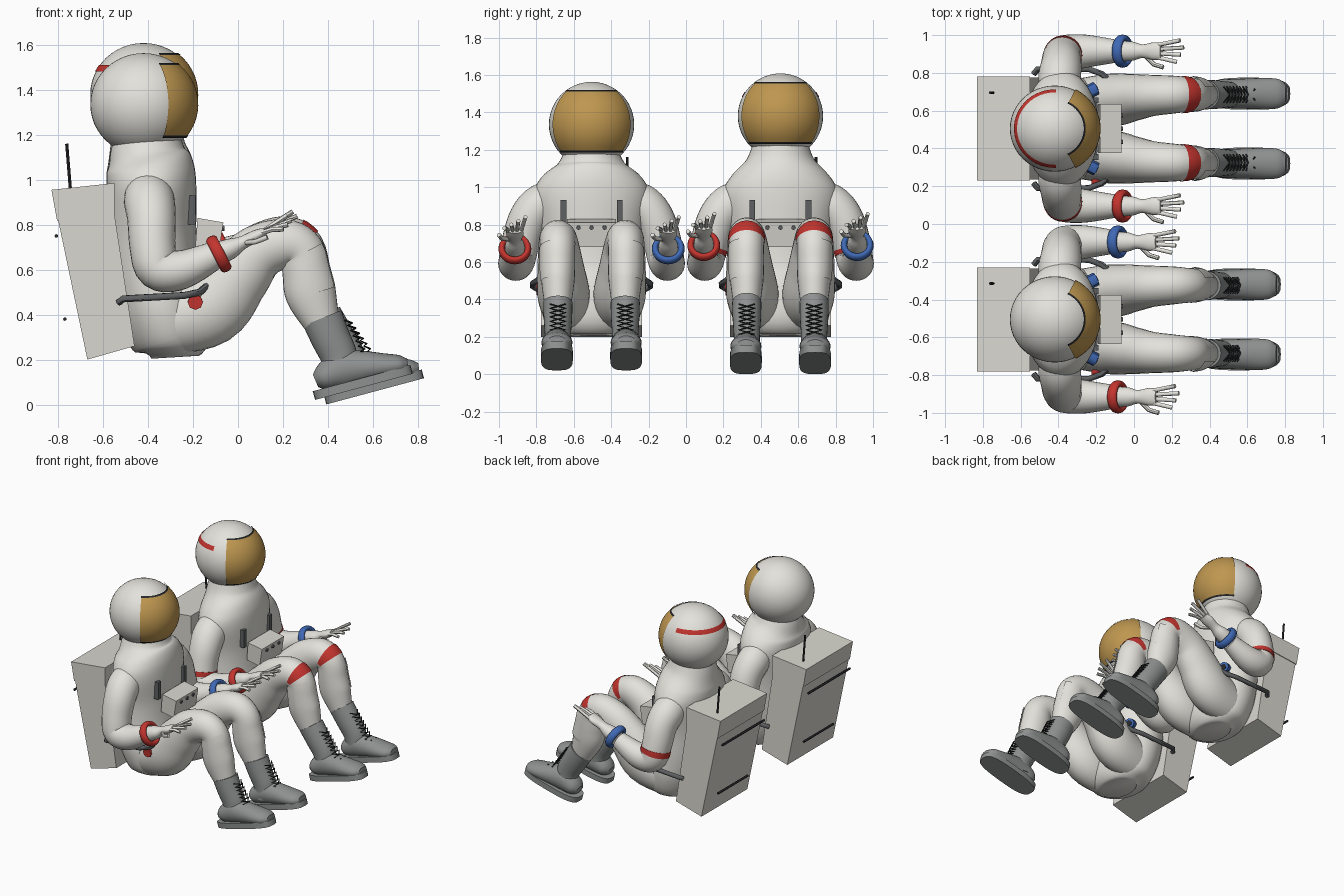
import bpy, bmesh, math
from mathutils import Vector, Matrix

cube = bpy.data.objects.get("Cube")
if cube:
    bpy.data.objects.remove(cube)


def material(name, r, g, b):
    m = bpy.data.materials.new(name)
    m.use_nodes = True
    m.diffuse_color = (r, g, b, 1)
    m.node_tree.nodes["Principled BSDF"].inputs["Base Color"].default_value = (r, g, b, 1)
    return m


SUIT = material("suit white", .77, .76, .71)
PACK = material("pack pale grey", .70, .685, .63)
GOLD = material("visor gold", .52, .31, .08)
RED = material("signal red", .55, .035, .028)
BLUE = material("signal blue", .05, .14, .46)
BOOT = material("boot grey", .27, .285, .28)
TUBE = material("tube grey", .11, .115, .12)
DARK = material("trim black", .02, .021, .024)


def finish(name, bm, mat, smooth=True, fix=True):
    if fix:
        bmesh.ops.recalc_face_normals(bm, faces=bm.faces)
    mesh = bpy.data.meshes.new(name)
    bm.to_mesh(mesh)
    bm.free()
    mesh.materials.append(mat)
    mesh.polygons.foreach_set("use_smooth", [smooth] * len(mesh.polygons))
    if smooth:
        mesh.set_sharp_from_angle(angle=math.radians(45))
    ob = bpy.data.objects.new(name, mesh)
    bpy.context.collection.objects.link(ob)
    return ob


def skin_grid(bm, rows, closed):
    for a, b in zip(rows, rows[1:]):
        n = len(a)
        for i in range(n if closed else n - 1):
            j = (i + 1) % n
            bm.faces.new((a[i], a[j], b[j], b[i]))


def spline(p, u):
    i = min(int(u), len(p) - 2)
    t = u - i
    a, b, c, d = (Vector(p[max(0, min(len(p) - 1, i + k))]) for k in (-1, 0, 1, 2))
    return .5 * (2 * b + (c - a) * t + (2 * a - 5 * b + 4 * c - d) * t * t
                 + (3 * b - a - 3 * c + d) * t ** 3)


def limb(name, pts, mat, span=None, arc=None, grow=0, sides=28):
    """Smooth tube through stations (x, y, z, side radius, depth radius).
    span and arc cut out a patch of it, grow lifts it off the surface."""
    u0, u1 = span or (0, len(pts) - 1)
    steps = max(4, round((u1 - u0) * 5))
    bm, rows = bmesh.new(), []
    for k in range(steps + 1):
        u = u0 + (u1 - u0) * k / steps
        s = spline(pts, u)
        t = (spline(pts, min(u + .05, len(pts) - 1)) - spline(pts, max(u - .05, 0))).to_3d()
        t.normalize()
        side = Vector((0, 1, 0)) - t * t.y
        side.normalize()
        up = t.cross(side)
        lo, hi = arc or (0, 360)
        n = sides if arc is None else 12
        rows.append([bm.verts.new(s.to_3d() + side * math.cos(a) * (s[3] + grow)
                                  + up * math.sin(a) * (s[4] + grow))
                     for a in (math.radians(lo + (hi - lo) * i / n)
                               for i in range(n if arc is None else n + 1))])
    skin_grid(bm, rows, arc is None)
    if arc is None:
        bm.faces.new(rows[0])
        bm.faces.new(rows[-1])
    return finish(name, bm, mat)


def shell_patch(name, c, r, az, el, mat):
    """Piece of the helmet shell between two azimuths and two elevations."""
    bm, rows = bmesh.new(), []
    for j in range(13):
        e = math.radians(el[0] + (el[1] - el[0]) * j / 12)
        rows.append([])
        for i in range(33):
            a = math.radians(az[0] + (az[1] - az[0]) * i / 32)
            rows[-1].append(bm.verts.new(Vector(c) + r * Vector(
                (1.04 * math.cos(e) * math.cos(a), math.cos(e) * math.sin(a), math.sin(e)))))
    skin_grid(bm, rows, False)
    return finish(name, bm, mat, fix=False)


def prism(name, profile, y0, y1, mat):
    """Side profile in x and z, extruded along y."""
    bm = bmesh.new()
    f = bm.faces.new([bm.verts.new((x, y0, z)) for x, z in profile])
    ext = bmesh.ops.extrude_face_region(bm, geom=[f])["geom"]
    bmesh.ops.translate(bm, vec=(0, y1 - y0, 0),
                        verts=[v for v in ext if isinstance(v, bmesh.types.BMVert)])
    return finish(name, bm, mat, smooth=False)


def wire(name, pts, r, mat):
    cu = bpy.data.curves.new(name, "CURVE")
    cu.dimensions, cu.bevel_depth, cu.bevel_resolution, cu.use_fill_caps = "3D", r, 2, True
    sp = cu.splines.new("POLY")
    sp.points.add(len(pts) - 1)
    for p, co in zip(sp.points, pts):
        p.co = (*co, 1)
    tmp = bpy.data.objects.new(name, cu)
    bm = bmesh.new()
    bpy.context.collection.objects.link(tmp)
    dg = bpy.context.evaluated_depsgraph_get()
    bm.from_mesh(bpy.data.meshes.new_from_object(tmp.evaluated_get(dg)))
    bpy.data.objects.remove(tmp)
    bmesh.ops.remove_doubles(bm, verts=bm.verts, dist=.0001)
    return finish(name, bm, mat)


def sole(name, x, y, z):
    bm, ring = bmesh.new(), []
    for i in range(32):
        c, s = math.cos(i * math.tau / 32), math.sin(i * math.tau / 32)
        ring.append(bm.verts.new((math.copysign(abs(c) ** .7, c) * .225,
                                  math.copysign(abs(s) ** .6, s) * .085, -.02)))
    ext = bmesh.ops.extrude_face_region(bm, geom=[bm.faces.new(ring)])["geom"]
    bmesh.ops.translate(bm, vec=(0, 0, .04),
                        verts=[v for v in ext if isinstance(v, bmesh.types.BMVert)])
    ob = finish(name, bm, BOOT)
    ob.matrix_world = Matrix.Translation((x, y, z)) @ Matrix.Rotation(math.radians(-15), 4, "Y")


def astronaut(tag, cy, lift, fx, fz, striped):
    def n(part):
        return tag + "_" + part

    # helmet, visor and trim
    c = (-.42, cy, 1.335 + lift)
    bpy.ops.mesh.primitive_uv_sphere_add(segments=48, ring_count=24, radius=.228, location=c)
    helmet = bpy.context.object
    helmet.name = n("helmet")
    helmet.scale.x = 1.04
    helmet.data.materials.append(SUIT)
    bpy.ops.object.shade_smooth()
    shell_patch(n("visor"), c, .234, (-63, 63), (-37, 49), GOLD)
    for part, el in (("visor_top_trim", (48, 51)), ("visor_bottom_trim", (-39, -36))):
        shell_patch(n(part), c, .236, (-64, 64), el, DARK)
    if striped:
        shell_patch(n("helmet_stripe"), c, .231, (88, 272), (26, 34), RED)

    # torso
    limb(n("torso"), [(x, cy, z, ry, rx) for x, z, ry, rx in (
        (-.40, 1.18 + lift, .15, .15), (-.40, 1.12 + lift / 2, .185, .17), (-.39, 1.05, .27, .195),
        (-.385, .95, .31, .2), (-.385, .75, .28, .2), (-.37, .55, .28, .2),
        (-.33, .40, .28, .2), (-.29, .27, .24, .17), (-.285, .21, .15, .1))], SUIT, sides=40)

    # backpack with lid, antenna and rear bars
    prism(n("backpack"), [(-.80, .82), (-.67, .2), (-.46, .26), (-.55, .85)], cy - .27, cy + .27, PACK)
    prism(n("backpack_lid"), [(-.83, .955), (-.805, .818), (-.55, .848), (-.55, .985)],
          cy - .275, cy + .275, PACK)
    wire(n("antenna"), [(-.745, cy + .19, .95), (-.762, cy + .19, 1.16)], .007, DARK)
    for x, z, y0 in ((-.808, .75, -.27), (-.77, .38, -.13)):
        wire(n("pack_bar"), [(x, cy + y0, z), (x, cy + .22, z)], .008, DARK)

    # chest control box with dials
    prism(n("chest_box"), [(-.19, .70), (-.085, .68), (-.065, .81), (-.18, .83)], cy - .13, cy + .13, PACK)
    for d in (-.07, 0, .07):
        wire(n("dial"), [(-.08, cy + d, .785), (-.06, cy + d, .783)], .012, TUBE)

    for s, side in ((1, "left"), (-1, "right")):
        def m(part):
            return n(side + "_" + part)

        def at(x, d, z):
            return (x, cy + s * d, z)

        # chest strap, hose connectors and harness tube
        y = cy + s * .15
        prism(m("strap"), [(-.225, .8), (-.188, .8), (-.188, .93), (-.225, .93)], y - .015, y + .015, TUBE)
        wire(m("front_connector"), [at(-.25, .19, .61), at(-.20, .215, .60)], .036, BLUE)
        wire(m("front_connector_core"), [at(-.22, .205, .604), at(-.196, .217, .599)], .02, DARK)
        if s < 0:
            wire(m("hip_connector"), [at(-.19, .22, .46), at(-.19, .295, .455)], .034, RED)
        wire(m("harness_tube"), [at(-.53, .29, .455), at(-.51, .315, .47), at(-.24, .315, .485),
                                 at(-.17, .29, .5), at(-.11, .24, .55)], .016, TUBE)

        # arm
        arm = [(*at(x, d, z), r, r) for x, d, z, r in (
            (-.40, .14, .96, .09), (-.395, .26, .91, .112), (-.385, .335, .83, .108),
            (-.38, .38, .7, .102), (-.355, .40, .605, .097), (-.25, .41, .60, .087),
            (-.09, .41, .67, .06))]
        limb(m("arm"), arm, SUIT)
        hx, hz = fx * .5, lift * .4
        bpy.ops.mesh.primitive_torus_add(major_segments=36, minor_segments=10, major_radius=.07,
                                         minor_radius=.018, location=at(-.085 + hx, .41, .67 + hz),
                                         rotation=(0, math.radians(63), 0))
        cuff = bpy.context.object
        cuff.name = m("wrist_cuff")
        cuff.scale.z = 1.5
        cuff.data.materials.append(BLUE if s > 0 else RED)
        bpy.ops.object.shade_smooth()

        # glove, fingers and thumb
        gy = cy + s * .41
        limb(m("glove"), [(-.10 + hx, gy, .665 + hz, .055, .055), (-.03 + hx, gy, .695 + hz, .05, .045),
                          (.02 + hx, gy, .72 + hz, .036, .03), (.08 + hx, gy, .75 + hz, .047, .027),
                          (.12 + hx, gy, .77 + hz, .042, .018)], SUIT, sides=20)
        for k in range(4):
            f = k - 1.5
            reach = .12 - abs(f - .4) * .02
            wire(m("finger"), [(.10 + hx, gy + f * .022, .762 + hz),
                               (.11 + reach * .5 + hx, gy + f * .03, .79 + hz + f * .008),
                               (.12 + reach + hx, gy + f * .038, .81 + hz + f * .02)], .011, SUIT)
        wire(m("thumb"), [(.03 + hx, gy - .02, .72 + hz), (.08 + hx, gy - .07, .725 + hz),
                          (.13 + hx, gy - .085, .745 + hz)], .012, SUIT)

        # leg with pocket
        kz = lift * .3
        leg = [(*at(x, d, z), ry, rz) for x, d, z, ry, rz in (
            (-.32, .14, .37, .12, .15), (-.13, .15, .43, .14, .17), (-.01, .165, .565, .125, .15),
            (.09, .175, .675, .11, .125), (.21, .18, .715 + kz, .1, .11), (.285, .18, .68 + kz, .092, .1),
            (.305, .18, .59, .092, .108), (.325, .18, .49, .088, .113), (.375, .18, .36, .07, .08))]
        limb(m("leg"), leg, SUIT)
        limb(m("pocket"), leg, SUIT, (5.1, 7), (5, 65) if s > 0 else (115, 175), .006)
        if striped:
            limb(m("knee_stripe"), leg, RED, (4.45, 4.87), (-10, 190), .004)
            limb(m("arm_stripe"), arm, RED, (3.2, 3.5), None, .003)

        # boot, sole and laces
        limb(m("boot_shaft"), [(*at(x, .18, z), ry, rx) for x, z, ry, rx in (
            (.375, .385, .078, .092), (.41 + fx * .4, .30, .076, .087),
            (.45 + fx * .7, .21, .07, .082), (.455 + fx, .12, .07, .075))], BOOT)
        limb(m("boot_foot"), [(*at(x + fx, .185, z + fz), ry, rz) for x, z, ry, rz in (
            (.345, .085, .04, .03), (.38, .10, .07, .06), (.46, .135, .077, .085), (.55, .145, .08, .075),
            (.65, .15, .083, .058), (.72, .155, .075, .045), (.755, .16, .045, .025))], BOOT)
        sole(m("sole"), .555 + fx, cy + s * .185, .078 + fz)
        for w in (1, -1):
            lace = []
            for k in range(8):
                z = .375 - k * .023
                lace.append(at(.475 + k * (.012 + fx * .1), .18 + w * .042 * (-1) ** k, z))
                lace.append(at(.508 + k * (.011 + fx * .1), .18, z - .012))
            wire(m("lace"), lace, .004, DARK)
            wire(m("lace_tail"), [lace[-1], at(.59 + fx, .18 + w * .03, .215)], .004, DARK)


astronaut("near", -.505, 0, 0, .02, False)
astronaut("far", .505, .045, .05, 0, True)
